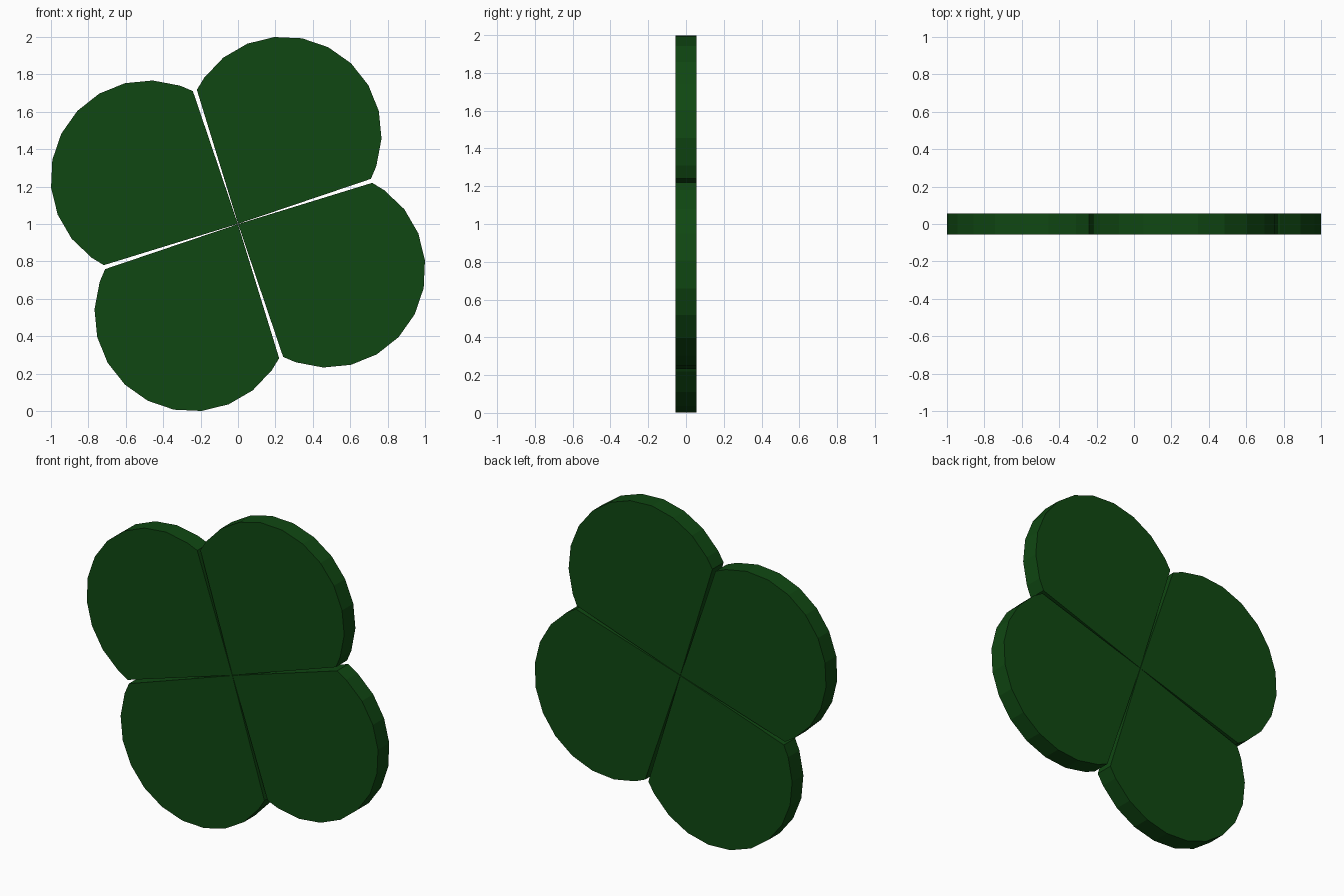
import bpy, bmesh, math

if "Cube" in bpy.data.objects:
    bpy.data.objects.remove(bpy.data.objects["Cube"])

green = bpy.data.materials.new("leaf green")
green.diffuse_color = (0.005, 0.064, 0.006, 1)
green.use_nodes = True
green.node_tree.nodes["Principled BSDF"].inputs["Base Color"].default_value = green.diffuse_color

R, DIST, HALF = 0.522, 0.538, 0.055
AXIS = math.radians(62.9)
STEP = 180 / 11


def leaf(name, turn):
    # Leaf outline: right-angled tip at the centre, closed by a half circle
    angles = [-90] + [STEP * (k - 5) for k in range(11)] + [90]
    pts = [(0.001, 0.0)]
    for a in angles:
        a = math.radians(a)
        pts.append((DIST + R * math.cos(a), R * math.sin(a)))
    c, s = math.cos(AXIS + turn), math.sin(AXIS + turn)
    bm = bmesh.new()
    ring = [bm.verts.new((u * c - v * s, -HALF, 1 + u * s + v * c)) for u, v in pts]
    face = bm.faces.new(ring)
    ext = bmesh.ops.extrude_face_region(bm, geom=[face])
    for v in ext["geom"]:
        if isinstance(v, bmesh.types.BMVert):
            v.co.y = HALF
    bmesh.ops.recalc_face_normals(bm, faces=bm.faces)
    mesh = bpy.data.meshes.new(name)
    bm.to_mesh(mesh)
    bm.free()
    mesh.materials.append(green)
    bpy.context.collection.objects.link(bpy.data.objects.new(name, mesh))


# Four leaves around the centre
for i, side in enumerate(("top", "left", "bottom", "right")):
    leaf(side + "_leaf", i * math.pi / 2)
